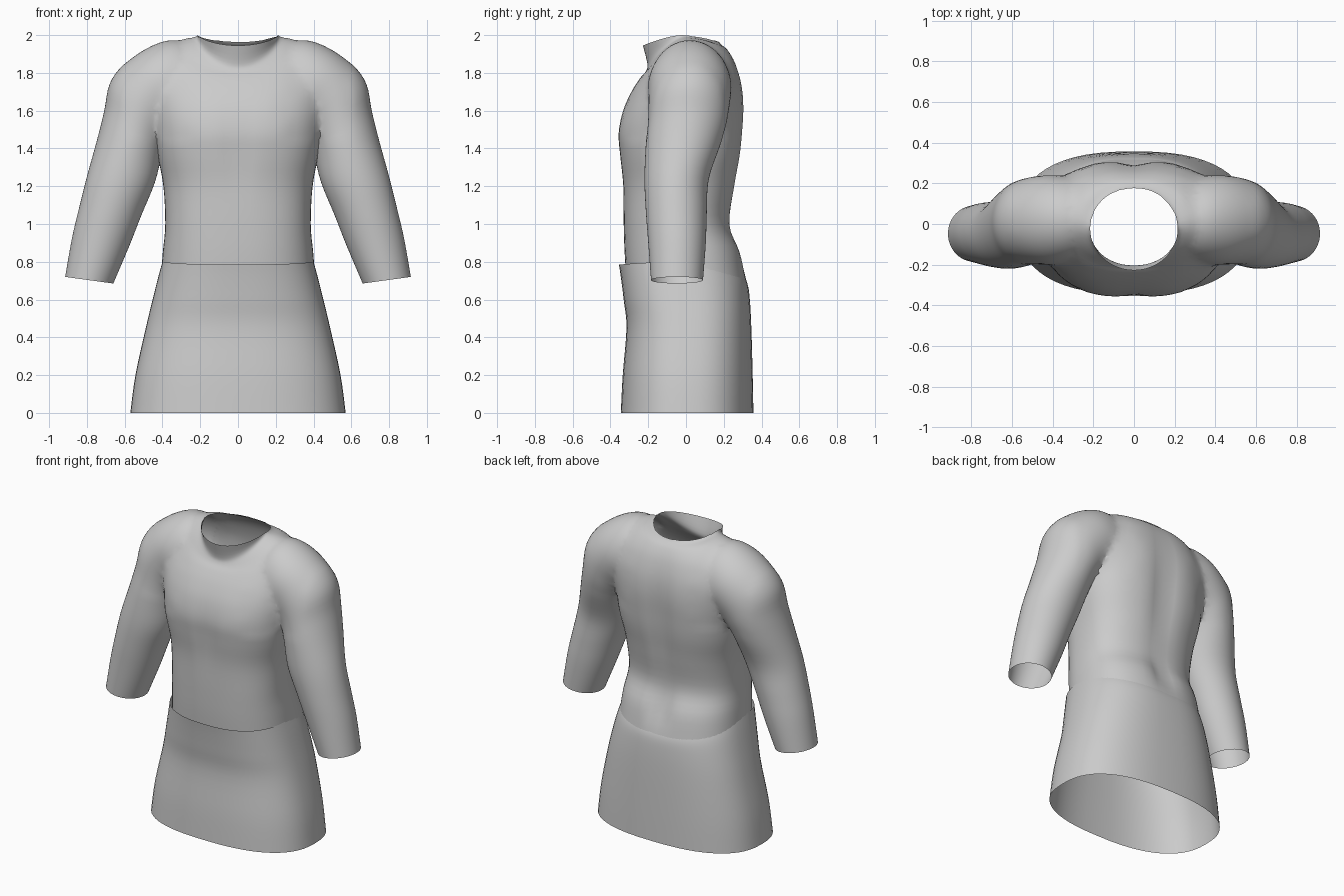
import bpy, bmesh, math

cube = bpy.data.objects.get("Cube")
if cube:
    bpy.data.objects.remove(cube)

cloth = bpy.data.materials.new("grey_cloth")
cloth.use_nodes = True
GREY = (0.6, 0.6, 0.6, 1)
cloth.diffuse_color = GREY
cloth.node_tree.nodes["Principled BSDF"].inputs["Base Color"].default_value = GREY
SIDES = 56


def smooth_rows(rows, steps=4):
    """Catmull-Rom interpolation between profile rows."""
    out = []
    for i in range(len(rows) - 1):
        a, b, c, d = (rows[min(max(i + k, 0), len(rows) - 1)] for k in (-1, 0, 1, 2))
        for s in range(steps):
            t = s / steps
            out.append([0.5 * (2 * q + (r - p) * t + (2 * p - 5 * q + 4 * r - u) * t * t
                               + (3 * q - p - 3 * r + u) * t ** 3)
                        for p, q, r, u in zip(a, b, c, d)])
    return out + [rows[-1]]


def loft(name, rings, caps=True):
    """Skin closed rings; end caps use slot 1 so they can be opened later."""
    bm = bmesh.new()
    loops = [[bm.verts.new(p) for p in ring] for ring in rings]
    for a, b in zip(loops, loops[1:]):
        for i in range(len(a)):
            j = (i + 1) % len(a)
            bm.faces.new((a[i], a[j], b[j], b[i]))
    if caps:
        for end in (loops[0], loops[-1]):
            bm.faces.new(end).material_index = 1
    bmesh.ops.recalc_face_normals(bm, faces=bm.faces)
    mesh = bpy.data.meshes.new(name)
    bm.to_mesh(mesh)
    bm.free()
    for _ in range(2 if caps else 1):
        mesh.materials.append(cloth)
    ob = bpy.data.objects.new(name, mesh)
    bpy.context.collection.objects.link(ob)
    return ob


def bump(v, centre, width):
    return math.exp(-((v - centre) / width) ** 2)


def power(v, e):
    return math.copysign(abs(v) ** e, v)


def body_ring(row):
    """Row: half width, front y, back y, front z, side z, back z, roundness."""
    w, yf, yb, zf, zs, zb, e = row
    ring = []
    for i in range(SIDES):
        a = math.tau * i / SIDES
        c, s = math.cos(a), math.sin(a)
        x = w * power(c, e)
        y = (yf + yb) / 2 + (yb - yf) / 2 * power(s, e)
        z = zs + ((zb if s > 0 else zf) - zs) * abs(s) ** 1.5
        if s > 0:   # spine furrow and the hollow at its base
            y -= bump(x, 0, 0.07) * (0.03 * bump(z, 1.45, 0.35) + 0.035 * bump(z, 0.86, 0.1))
        else:       # shallow breastbone furrow
            y += 0.015 * bump(x, 0, 0.06) * bump(z, 1.4, 0.2)
        ring.append((x, y, z))
    return ring


def sleeve_ring(row, side):
    """Row: outer x, outer z, inner x, inner z, front y, back y."""
    xo, zo, xi, zi, yf, yb = row
    ring = []
    for i in range(SIDES):
        a = math.tau * i / SIDES
        c, s = math.cos(a), math.sin(a)
        ring.append((side * ((xo + xi) / 2 + (xo - xi) / 2 * c),
                     (yf + yb) / 2 + (yb - yf) / 2 * s,
                     (zo + zi) / 2 + (zo - zi) / 2 * c))
    return ring


def flat(z, w, yf, yb, e=0.8):
    return (w, yf, yb, z, z, z, e)


# Torso, from under the skirt up to the collar
torso_rows = [
    flat(0.70, 0.41, -0.315, 0.322), flat(0.85, 0.398, -0.325, 0.292),
    flat(1.0, 0.385, -0.33, 0.235), flat(1.2, 0.395, -0.335, 0.262),
    flat(1.36, 0.425, -0.352, 0.29, 0.77), flat(1.48, 0.445, -0.36, 0.303, 0.77),
    (0.46, -0.335, 0.31, 1.6, 1.62, 1.62, 0.77), (0.46, -0.29, 0.298, 1.7, 1.76, 1.74, 0.8),
    (0.40, -0.245, 0.265, 1.77, 1.90, 1.85, 0.85), (0.30, -0.212, 0.225, 1.81, 1.98, 1.92, 0.92),
    (0.23, -0.205, 0.19, 1.85, 1.99, 1.95, 1), (0.215, -0.228, 0.178, 1.945, 2.0, 1.965, 1)]
torso = loft("tunic_body", [body_ring(r) for r in smooth_rows(torso_rows)])

# Sleeves, from the cuff up and inward over the shoulder
sleeve_rows = [
    (0.915, 0.72, 0.66, 0.685, -0.185, 0.09), (0.88, 0.92, 0.575, 0.885, -0.2, 0.105),
    (0.845, 1.07, 0.51, 1.05, -0.212, 0.11), (0.80, 1.25, 0.44, 1.22, -0.22, 0.12),
    (0.745, 1.45, 0.40, 1.38, -0.213, 0.18), (0.708, 1.6, 0.37, 1.46, -0.203, 0.215),
    (0.68, 1.74, 0.33, 1.5, -0.2, 0.23), (0.61, 1.84, 0.28, 1.54, -0.2, 0.24),
    (0.49, 1.93, 0.25, 1.57, -0.2, 0.24), (0.35, 1.98, 0.2, 1.6, -0.17, 0.21),
    (0.26, 1.93, 0.16, 1.65, -0.12, 0.14)]
for side in (1, -1):
    sleeve = loft("sleeve_helper", [sleeve_ring(r, side) for r in smooth_rows(sleeve_rows)])
    union = torso.modifiers.new("join_sleeve", "BOOLEAN")
    union.operation, union.solver, union.object = "UNION", "EXACT", sleeve
    bpy.context.view_layer.objects.active = torso
    bpy.ops.object.modifier_apply(modifier=union.name)
    bpy.data.objects.remove(sleeve)

# Open the neck, cuffs and waist, then soften the shoulder seams
bm = bmesh.new()
bm.from_mesh(torso.data)
bmesh.ops.delete(bm, geom=[f for f in bm.faces if f.material_index == 1], context="FACES")
bmesh.ops.remove_doubles(bm, verts=bm.verts, dist=0.006)
seam = [v for v in bm.verts if 0.24 < abs(v.co.x) < 0.6 and v.co.z > 1.45 and not v.is_boundary]
for _ in range(6):
    bmesh.ops.smooth_vert(bm, verts=seam, factor=0.5, use_axis_x=True, use_axis_y=True, use_axis_z=True)
bm.to_mesh(torso.data)
bm.free()
torso.data.materials.pop(index=1)

# Skirt: stands proud of the waist in front, tucks under it behind
skirt_rows = [
    flat(0, 0.57, -0.345, 0.357), flat(0.2, 0.543, -0.335, 0.353),
    flat(0.45, 0.488, -0.315, 0.346), flat(0.6, 0.452, -0.33, 0.338),
    (0.422, -0.345, 0.326, 0.72, 0.72, 0.69, 0.8), (0.4, -0.355, 0.3, 0.785, 0.8, 0.75, 0.8)]
skirt = loft("skirt", [body_ring(r) for r in smooth_rows(skirt_rows)], caps=False)

for ob in (torso, skirt):
    bpy.ops.object.select_all(action="DESELECT")
    ob.select_set(True)
    bpy.context.view_layer.objects.active = ob
    bpy.ops.object.shade_smooth_by_angle(angle=math.radians(50))
